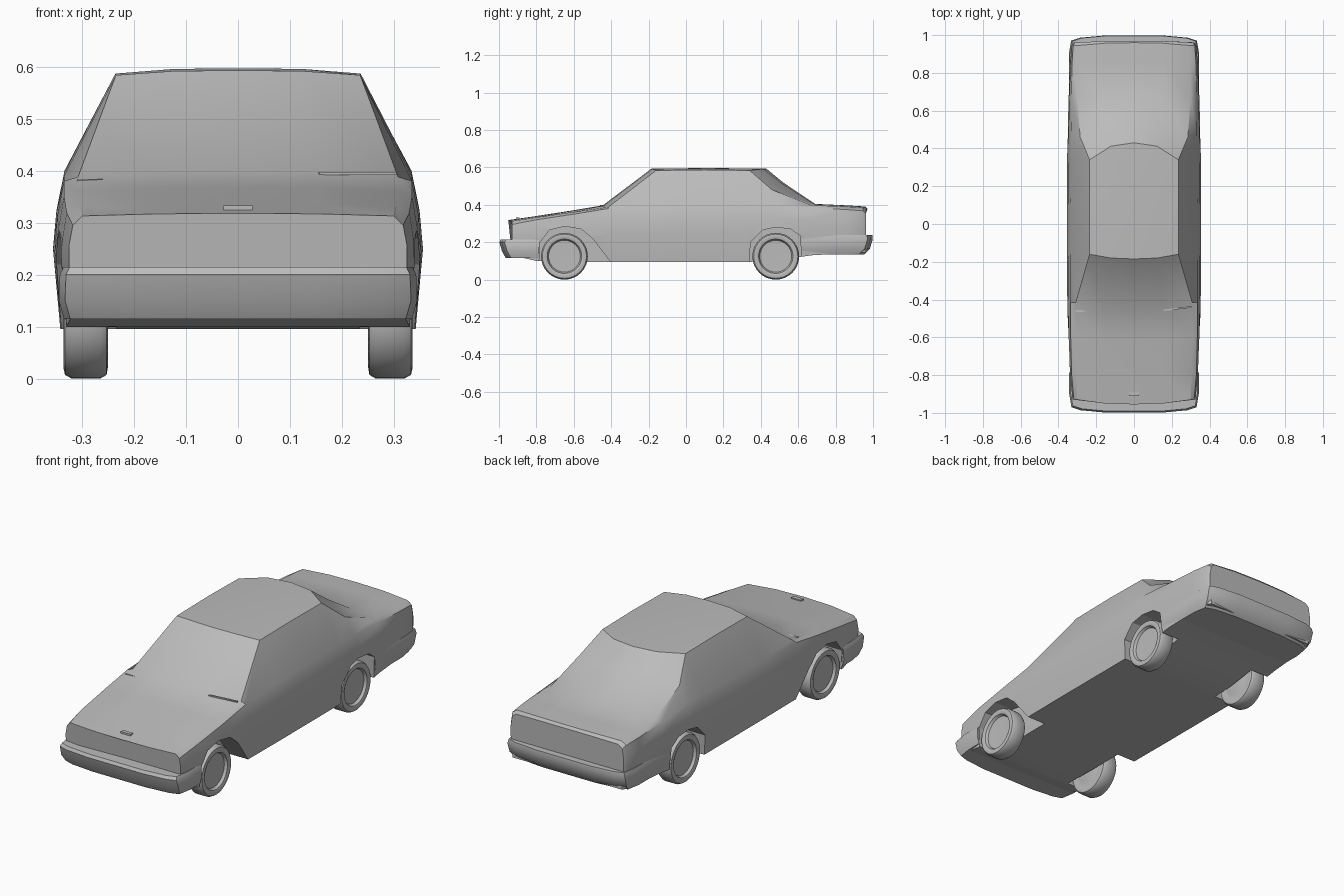
import bpy, bmesh, math

cube = bpy.data.objects.get("Cube")
if cube:
    bpy.data.objects.remove(cube)

paint = bpy.data.materials.new("plain_grey")
paint.use_nodes = True
paint.diffuse_color = (0.5, 0.5, 0.5, 1)
paint.node_tree.nodes["Principled BSDF"].inputs["Base Color"].default_value = (0.5, 0.5, 0.5, 1)


def finish(bm, name, smooth=30):
    bmesh.ops.recalc_face_normals(bm, faces=bm.faces)
    mesh = bpy.data.meshes.new(name)
    bm.to_mesh(mesh)
    bm.free()
    mesh.materials.append(paint)
    obj = bpy.data.objects.new(name, mesh)
    bpy.context.collection.objects.link(obj)
    bpy.ops.object.select_all(action="DESELECT")
    obj.select_set(True)
    bpy.context.view_layer.objects.active = obj
    if smooth:
        bpy.ops.object.shade_smooth_by_angle(angle=math.radians(smooth))
    return obj


def loft(name, rings, smooth=30):
    """Closed solid skinned over rings of equal length."""
    bm = bmesh.new()
    rows = [[bm.verts.new(p) for p in ring] for ring in rings]
    n = len(rows[0])
    for a, b in zip(rows, rows[1:]):
        for i in range(n):
            bm.faces.new((a[i], a[(i + 1) % n], b[(i + 1) % n], b[i]))
    bm.faces.new(rows[0])
    bm.faces.new(rows[-1])
    return finish(bm, name, smooth)


def box(name, center, size, tilt=0):
    bpy.ops.mesh.primitive_cube_add(size=1, location=center, rotation=(0, 0, tilt))
    obj = bpy.context.object
    obj.name = name
    obj.scale = size
    obj.data.materials.append(paint)
    return obj


def section(y, floor, x_low, x_wide, x_side, z_side, x_top, z_top, z_mid, bow):
    """Cross-section of the body; bow moves the middle of the top along y."""
    waist = floor + (z_side - floor) * 0.52
    half = [(x_low, y, floor), (x_wide, y, waist),
            ((x_wide + x_side) / 2 + 0.004, y, (waist + z_side) / 2),
            (x_side, y, z_side), (x_top, y, z_top),
            (x_top * 0.52, y + bow * 0.8, z_mid - 0.001), (0, y + bow, z_mid)]
    return half + [(-x, yy, z) for x, yy, z in half[-2::-1]]


# Body shell, from nose to tail
stations = [
    (-0.93, 0.13, 0.315, 0.325, 0.318, 0.295, 0.300, 0.313, 0.318, -0.025),
    (-0.80, 0.10, 0.330, 0.338, 0.330, 0.320, 0.305, 0.333, 0.337, -0.02),
    (-0.60, 0.095, 0.338, 0.348, 0.335, 0.350, 0.308, 0.362, 0.368, -0.02),
    (-0.415, 0.095, 0.340, 0.353, 0.335, 0.380, 0.308, 0.388, 0.397, -0.03),
    (-0.16, 0.095, 0.342, 0.356, 0.335, 0.390, 0.235, 0.584, 0.593, -0.025),
    (0.10, 0.095, 0.342, 0.356, 0.335, 0.395, 0.236, 0.587, 0.597, 0.02),
    (0.34, 0.095, 0.342, 0.354, 0.334, 0.400, 0.235, 0.584, 0.593, 0.09),
    (0.46, 0.10, 0.340, 0.352, 0.333, 0.400, 0.285, 0.480, 0.519, 0.06),
    (0.67, 0.13, 0.336, 0.346, 0.331, 0.385, 0.300, 0.398, 0.405, 0.02),
    (0.85, 0.14, 0.330, 0.338, 0.328, 0.375, 0.298, 0.391, 0.397, 0.01),
    (0.945, 0.145, 0.322, 0.330, 0.322, 0.368, 0.296, 0.385, 0.391, 0.015),
    (0.962, 0.145, 0.310, 0.320, 0.312, 0.355, 0.290, 0.372, 0.378, 0.008),
]
body = loft("body_shell", [section(*s) for s in stations], 32)

# Wheel arches, cut on both sides
arches = {
    "front": [(-0.79, 0.0), (-0.78, 0.20), (-0.73, 0.265), (-0.65, 0.285),
              (-0.56, 0.27), (-0.50, 0.22), (-0.40, 0.09), (-0.40, 0.0)],
    "rear": [(0.335, 0.0), (0.345, 0.20), (0.41, 0.265), (0.48, 0.28),
             (0.56, 0.27), (0.61, 0.235), (0.625, 0.0)],
}
for place, outline in arches.items():
    for side, sign in (("left", 1), ("right", -1)):
        cutter = loft(f"{place}_{side}_arch_cutter",
                      [[(sign * x, y, z) for y, z in outline] for x in (0.235, 0.5)], 0)
        cutter.hide_render = True
        cutter.hide_viewport = True
        cut = body.modifiers.new(cutter.name, "BOOLEAN")
        cut.operation = "DIFFERENCE"
        cut.solver = "EXACT"
        cut.object = cutter


def bumper(name, sign, inner, levels):
    """Wrap-around bumper; levels hold height, outermost y and half width."""
    rings = []
    for z, end, w in levels:
        half = [(w, inner), (w, end - 0.10), (w - 0.012, end - 0.03),
                (w - 0.06, end - 0.014), (w * 0.45, end - 0.002)]
        plan = half + [(-x, y) for x, y in reversed(half)]
        rings.append([(x, sign * y, z) for x, y in plan])
    loft(name, rings, 35)


bumper("front_bumper", -1, 0.785,
       [(0.115, 0.965, 0.335), (0.15, 0.985, 0.345), (0.20, 1.0, 0.343), (0.215, 0.992, 0.336)])
bumper("rear_bumper", 1, 0.62,
       [(0.135, 0.955, 0.332), (0.165, 0.985, 0.343), (0.215, 1.0, 0.345), (0.238, 0.998, 0.338)])

# Wheels, turned around the axle: radius and x
tread = [(0.0, 0.25), (0.07, 0.25), (0.085, 0.255), (0.10, 0.25), (0.118, 0.253),
         (0.125, 0.265), (0.125, 0.32), (0.118, 0.333), (0.105, 0.336),
         (0.092, 0.331), (0.085, 0.318), (0.0, 0.316)]
for place, y in (("front", -0.65), ("rear", 0.48)):
    for side, sign in (("left", 1), ("right", -1)):
        bm = bmesh.new()
        verts = [bm.verts.new((sign * x, y, 0.125 + r)) for r, x in tread]
        edges = [bm.edges.new(pair) for pair in zip(verts, verts[1:])]
        bmesh.ops.spin(bm, geom=verts + edges, cent=(0, y, 0.125), axis=(1, 0, 0),
                       angle=math.tau, steps=32)
        bmesh.ops.remove_doubles(bm, verts=bm.verts, dist=0.0005)
        finish(bm, f"{place}_{side}_wheel", 40)

# Bonnet badge plate and wipers
box("bonnet_plate", (0, -0.90, 0.327), (0.055, 0.02, 0.012))
box("left_wiper", (0.23, -0.448, 0.395), (0.15, 0.008, 0.006), 0.12)
box("right_wiper", (-0.285, -0.46, 0.381), (0.05, 0.012, 0.006))
